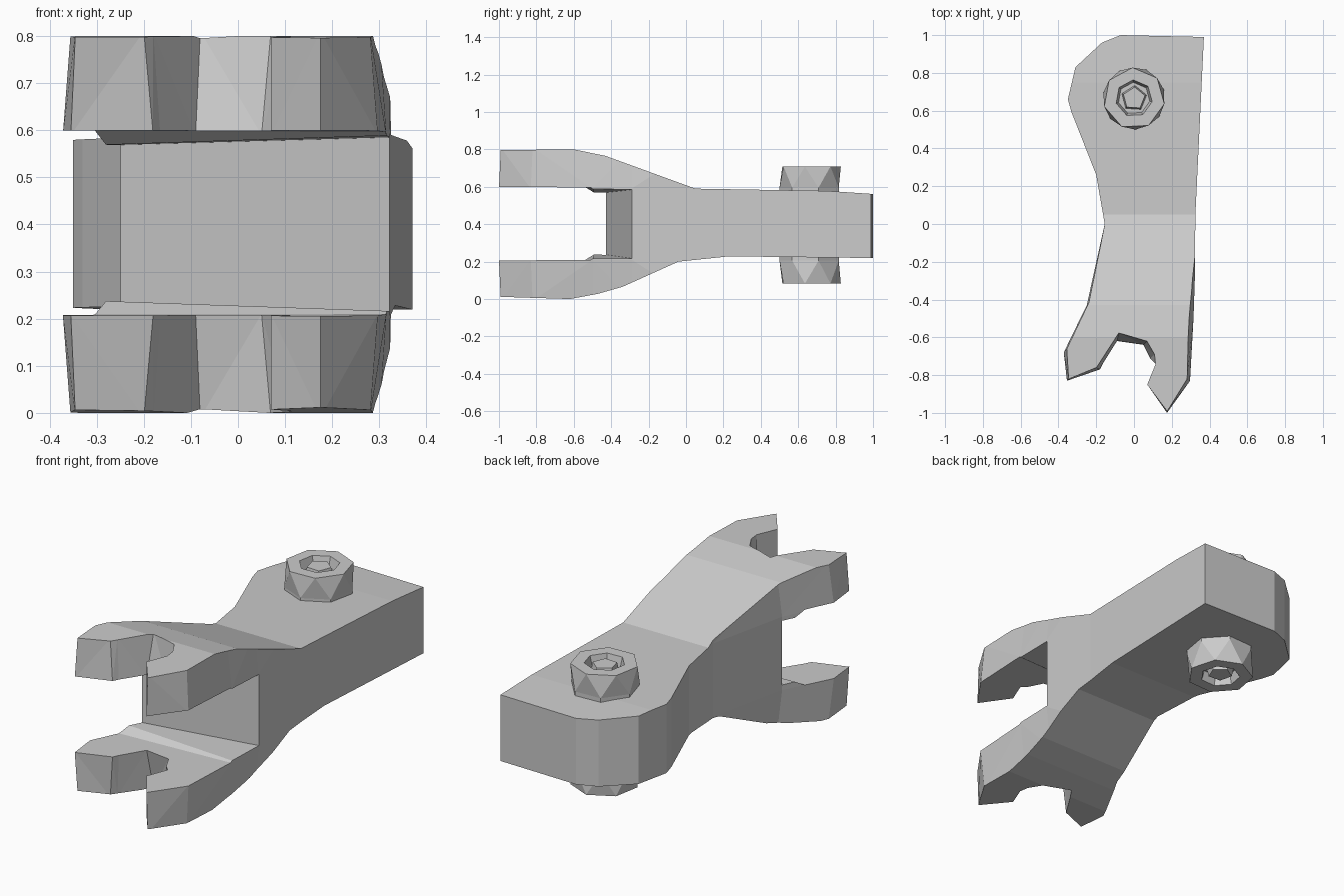
import bpy, bmesh
from math import sin, cos, pi

if "Cube" in bpy.data.objects:
    bpy.data.objects.remove(bpy.data.objects["Cube"])


def loft(name, rings):
    """Skin a list of equal-length closed rings and cap both ends."""
    bm = bmesh.new()
    loops = [[bm.verts.new(p) for p in ring] for ring in rings]
    for a, b in zip(loops, loops[1:]):
        for i in range(len(a)):
            j = (i + 1) % len(a)
            bm.faces.new((a[i], a[j], b[j], b[i]))
    bm.faces.new(loops[0])
    bm.faces.new(loops[-1])
    bmesh.ops.triangulate(bm, faces=bm.faces[:])
    bmesh.ops.recalc_face_normals(bm, faces=bm.faces[:])
    mesh = bpy.data.meshes.new(name)
    bm.to_mesh(mesh)
    bm.free()
    obj = bpy.data.objects.new(name, mesh)
    bpy.context.collection.objects.link(obj)
    return obj


def boolean(target, cutter, operation):
    """Apply a boolean and discard the cutter."""
    mod = target.modifiers.new(operation, 'BOOLEAN')
    mod.operation = operation
    mod.solver = 'EXACT'
    mod.object = cutter
    bpy.context.view_layer.objects.active = target
    bpy.ops.object.modifier_apply(modifier=mod.name)
    bpy.data.objects.remove(cutter)


# Plan outline at mid height, with front notch
inner = [(0.37, 0.99), (-0.07, 1.0), (-0.17, 0.96), (-0.31, 0.83), (-0.35, 0.66),
         (-0.33, 0.59), (-0.2, 0.26), (-0.155, 0), (-0.25, -0.43), (-0.372, -0.68),
         (-0.355, -0.83), (-0.18, -0.77), (-0.165, -0.74), (-0.09, -0.62),
         (0.05, -0.64), (0.085, -0.71), (0.115, -0.74), (0.07, -0.85), (0.175, -1.0),
         (0.297, -0.83), (0.315, -0.5), (0.322, -0.29), (0.325, 0.05)]
# Same outline drawn in slightly at the outer faces of the fork
outer = inner[:8] + [(-0.235, -0.41), (-0.355, -0.66), (-0.345, -0.82), (-0.2, -0.76),
         (-0.18, -0.73), (-0.08, -0.575), (0.07, -0.62), (0.11, -0.69), (0.115, -0.74),
         (0.07, -0.85), (0.175, -0.99), (0.28, -0.82), (0.288, -0.5), (0.3, -0.29),
         (0.325, 0.05)]
link = loft("link_body", [[(x, y, z) for x, y in pts] for pts, z in
            ((outer, -0.01), (inner, 0.21), (inner, 0.59), (outer, 0.81))])

# Side profile trims the top and bottom
side = [(-1.1, 0.795), (-0.6, 0.8), (-0.43, 0.765), (0.05, 0.59), (0.75, 0.578),
        (1.1, 0.555), (1.1, 0.218), (0.23, 0.228), (-0.04, 0.2), (-0.34, 0.065),
        (-0.47, 0.028), (-0.62, 0.0), (-1.1, 0.015)]
boolean(link, loft("side_trim", [[(x, y, z) for y, z in side] for x in (-0.6, 0.6)]),
        'INTERSECT')

# Gap between the two forks, with a slanted back wall
sections = [(-1.1, -1.1, 0.205, 0.60, 0.205, 0.60),
            (-0.55, -0.5, 0.208, 0.60, 0.21, 0.595),
            (-0.49, -0.245, 0.245, 0.562, 0.21, 0.59)]
gap = loft("fork_gap", [[(-0.5, yl, bl), (0.5, yr, br), (0.5, yr, tr), (-0.5, yl, tl)]
                        for yl, yr, bl, tl, br, tr in sections])
boolean(link, gap, 'DIFFERENCE')


def ring(n, r, z, turn):
    return [(r * cos(2 * pi * (i + turn) / n), 0.665 + r * sin(2 * pi * (i + turn) / n), z)
            for i in range(n)]


# Faceted bosses with a recess and pin, above and below the rear end
for label, base, out in (("upper", 0.575, 0.708), ("lower", 0.225, 0.083)):
    s = 1 if out > base else -1
    loft(label + "_boss", [ring(7, 0.165, base - s * 0.02, 0.3), ring(7, 0.165, base + s * 0.02, 0.3),
                           ring(7, 0.163, out, 0.8), ring(7, 0.098, out, 0.8),
                           ring(7, 0.085, out - s * 0.05, 0.8)])
    loft(label + "_pin", [ring(5, 0.07, out - s * 0.055, 0.2), ring(5, 0.06, out - s * 0.01, 0.2)])
